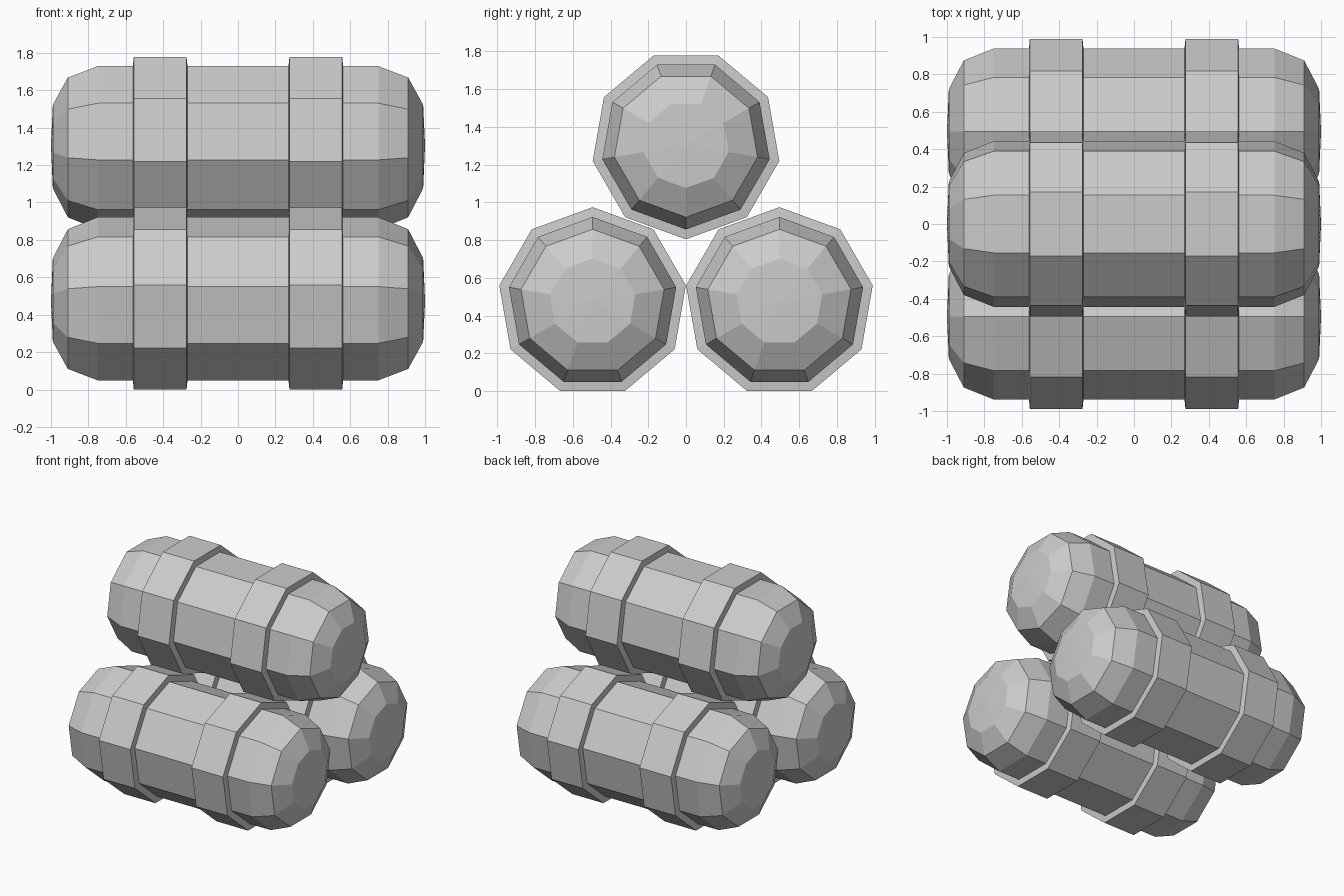
import bpy, bmesh, math

if "Cube" in bpy.data.objects:
    bpy.data.objects.remove(bpy.data.objects["Cube"])

SIDES = 9
grey = bpy.data.materials.new("barrel grey")
grey.diffuse_color = (0.6, 0.6, 0.6, 1)
grey.use_nodes = True
grey.node_tree.nodes["Principled BSDF"].inputs["Base Color"].default_value = grey.diffuse_color


def lathe_x(name, profile, y, z, start, loop=False):
    """Revolve (x, radius) points about an x-parallel axis; radius 0 is a pole."""
    bm = bmesh.new()
    rings = []
    for x, r in profile:
        if r == 0:
            rings.append([bm.verts.new((x, 0, 0))] * SIDES)
            continue
        angles = [start + 2 * math.pi * k / SIDES for k in range(SIDES)]
        rings.append([bm.verts.new((x, r * math.sin(a), r * math.cos(a))) for a in angles])
    pairs = list(zip(rings, rings[1:]))
    if loop:
        pairs.append((rings[-1], rings[0]))
    for a, b in pairs:
        for k in range(SIDES):
            j = (k + 1) % SIDES
            quad = list(dict.fromkeys((a[k], a[j], b[j], b[k])))
            bm.faces.new(quad)
    bmesh.ops.recalc_face_normals(bm, faces=bm.faces)
    mesh = bpy.data.meshes.new(name)
    bm.to_mesh(mesh)
    bm.free()
    mesh.materials.append(grey)
    obj = bpy.data.objects.new(name, mesh)
    obj.location = (0, y, z)
    bpy.context.collection.objects.link(obj)


# Rounded barrel ends, mirrored to make the whole outline
half = [(0.75, 0.45), (0.91, 0.385), (0.99, 0.23), (1.0, 0)]
body = [(-x, r) for x, r in reversed(half)] + half

# Raised hoop cross-section with slightly slanted sides
hoop = [(-0.147, 0.44), (-0.141, 0.502), (0.141, 0.502), (0.147, 0.44)]

# Two barrels stand on a flat side, the third is turned over and rests on top
barrels = {
    "front_barrel": (-0.495, 0.472, 0),
    "back_barrel": (0.495, 0.472, 0),
    "top_barrel": (0, 1.306, math.pi),
}
for name, (y, z, start) in barrels.items():
    lathe_x(name, body, y, z, start)
    for side, cx in (("left", -0.416), ("right", 0.416)):
        lathe_x(f"{name}_{side}_hoop", [(cx + x, r) for x, r in hoop], y, z, start, loop=True)
